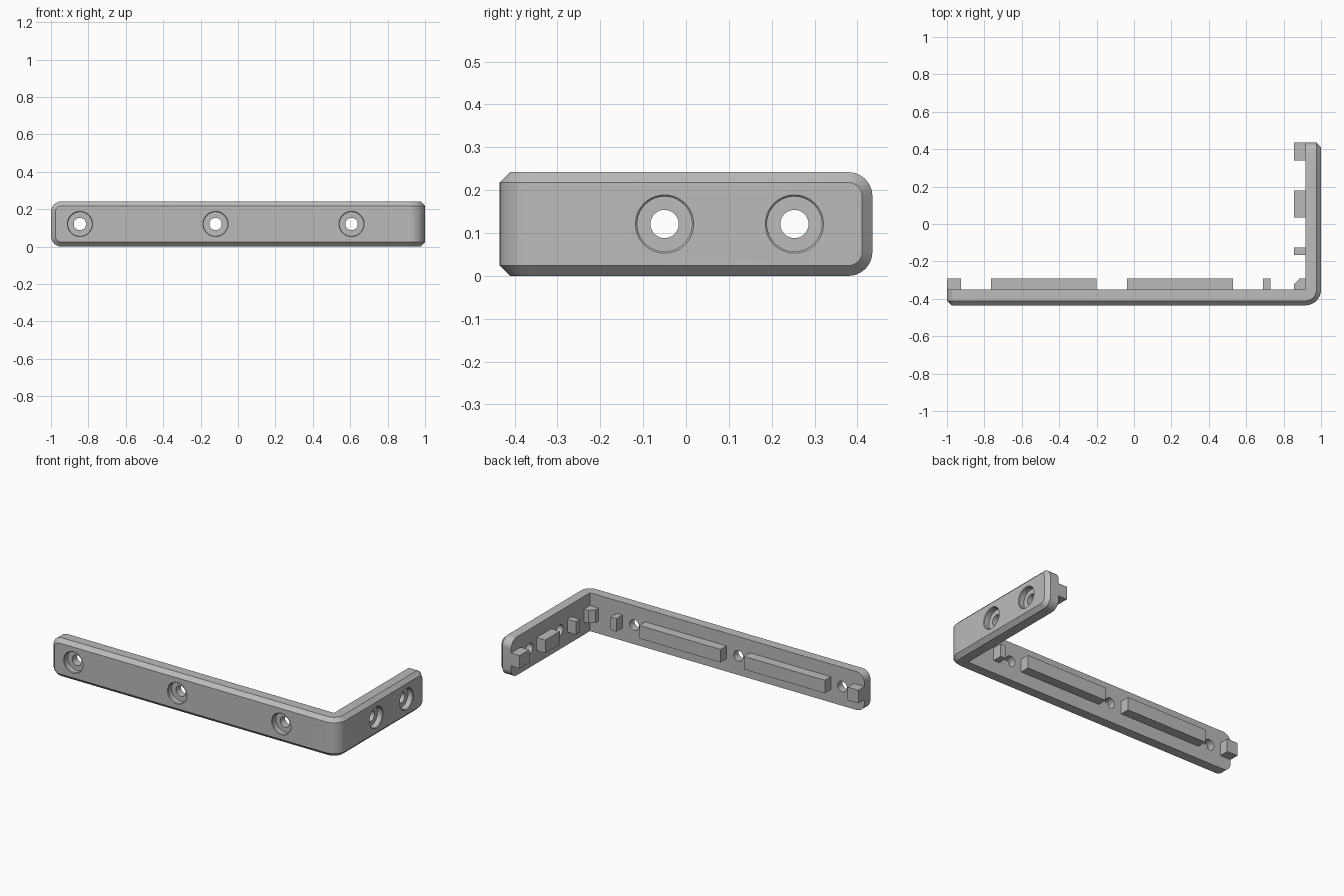
import bpy, bmesh, math
from mathutils import Matrix, Vector

cube = bpy.data.objects.get("Cube")
if cube:
    bpy.data.objects.remove(cube, do_unlink=True)

HX, HY = 1.0, 0.435          # half extents
H, T = 0.242, 0.084          # wall height and thickness
C, R = 0.024, 0.056          # outer chamfer, end corner radius
IX, IY = HX - T, -HY + T     # inner corner of the bracket
MID = H / 2

grey = bpy.data.materials.new("mid_grey")
grey.use_nodes = True
grey.diffuse_color = (0.5, 0.5, 0.5, 1)
grey.node_tree.nodes["Principled BSDF"].inputs["Base Color"].default_value = (0.5, 0.5, 0.5, 1)


def make_object(name, bm):
    bmesh.ops.recalc_face_normals(bm, faces=bm.faces)
    mesh = bpy.data.meshes.new(name)
    bm.to_mesh(mesh)
    bm.free()
    mesh.materials.append(grey)
    obj = bpy.data.objects.new(name, mesh)
    bpy.context.collection.objects.link(obj)
    return obj


def section(place, angle):
    """Six points of a wall section; angle below 90 lies on a rounded end."""
    points = []
    for depth, inset in ((0, 0), (T - C, 0), (T, C)):
        u = R - (R - inset) * math.cos(angle)
        low = R - (R - inset) * math.sin(angle)
        points.append((place(u, depth), low))
    lower = [(x, y, z) for (x, y), z in points]
    upper = [(x, y, H - z) for (x, y), z in reversed(points)]
    return lower + upper


# L-shaped wall: rounded end, long arm, swept corner, short arm, rounded end
def long_arm(u, d):
    return -HX + u, IY - d


def short_arm(u, d):
    return IX + d, HY - u


def corner(a):
    return lambda u, d: (IX + d * math.sin(a), IY - d * math.cos(a))


STEPS = 10
quarter = [math.pi / 2 * i / STEPS for i in range(STEPS + 1)]
columns = [section(long_arm, a) for a in quarter]
columns += [section(corner(a), math.pi / 2) for a in quarter]
columns += [section(short_arm, a) for a in reversed(quarter)]

bm = bmesh.new()
rows = [[bm.verts.new(p) for p in col] for col in columns]
for a, b in zip(rows, rows[1:]):
    for i in range(6):
        j = (i + 1) % 6
        bm.faces.new((a[i], a[j], b[j], b[i]))
for r in (rows[0], rows[-1]):
    bm.faces.new((r[0], r[1], r[4], r[5]))
    bm.faces.new((r[1], r[2], r[3], r[4]))
bmesh.ops.remove_doubles(bm, verts=bm.verts, dist=1e-5)
body = make_object("bracket_wall", bm)


# Counterbored screw holes, cut from the outer face inward
def hole_cutter(origin, inward):
    profile = [(0.068, -0.02), (0.068, 0), (0.064, 0.004),
               (0.064, 0.036), (0.033, 0.036), (0.033, T + 0.02)]
    turn = Vector((0, 0, 1)).rotation_difference(Vector(inward)).to_matrix().to_4x4()
    matrix = Matrix.Translation(origin) @ turn
    sides = 40
    cut = bmesh.new()
    rings = []
    for radius, depth in profile:
        ring = []
        for k in range(sides):
            t = 2 * math.pi * k / sides
            point = Vector((radius * math.cos(t), radius * math.sin(t), depth))
            ring.append(cut.verts.new(matrix @ point))
        rings.append(ring)
    for a, b in zip(rings, rings[1:]):
        for k in range(sides):
            n = (k + 1) % sides
            cut.faces.new((a[k], a[n], b[n], b[k]))
    cut.faces.new(rings[0])
    cut.faces.new(rings[-1])
    obj = make_object("hole_cutter", cut)
    obj.hide_render = True
    return obj


cutters = [hole_cutter((x, -HY, MID), (0, 1, 0)) for x in (-0.845, -0.12, 0.607)]
cutters += [hole_cutter((HX, y, MID), (-1, 0, 0)) for y in (-0.05, 0.253)]
for cutter in cutters:
    mod = body.modifiers.new("screw_hole", 'BOOLEAN')
    mod.operation = 'DIFFERENCE'
    mod.solver = 'EXACT'
    mod.object = cutter
graph = bpy.context.evaluated_depsgraph_get()
cut_mesh = bpy.data.meshes.new_from_object(body.evaluated_get(graph))
body.modifiers.clear()
body.data = cut_mesh
for cutter in cutters:
    bpy.data.objects.remove(cutter, do_unlink=True)

bpy.ops.object.select_all(action='DESELECT')
body.select_set(True)
bpy.context.view_layer.objects.active = body
bpy.ops.object.shade_smooth_by_angle(angle=math.radians(30))


# Inner locating blocks, extruded from plan outlines
RISE, HALF, SINK = 0.06, 0.041, 0.004


def block(name, outline):
    b = bmesh.new()
    base = b.faces.new([b.verts.new((x, y, MID - HALF)) for x, y in outline])
    result = bmesh.ops.extrude_face_region(b, geom=[base])
    top = [v for v in result["geom"] if isinstance(v, bmesh.types.BMVert)]
    bmesh.ops.translate(b, verts=top, vec=(0, 0, 2 * HALF))
    return make_object(name, b)


def box(name, x0, x1, y0, y1):
    return block(name, [(x0, y0), (x1, y0), (x1, y1), (x0, y1)])


for name, x0, x1 in (("long_arm_end_tab", -HX, -0.925),
                     ("long_arm_outer_bar", -0.765, -0.2),
                     ("long_arm_inner_bar", -0.037, 0.53),
                     ("long_arm_small_block", 0.69, 0.73)):
    box(name, x0, x1, IY - SINK, IY + RISE)

for name, y0, y1 in (("short_arm_end_tab", 0.34, HY),
                     ("short_arm_block", 0.035, 0.18),
                     ("short_arm_small_block", -0.165, -0.125)):
    box(name, IX - RISE, IX + SINK, y0, y1)

# Corner block with one bevelled edge
block("corner_block", [(IX - RISE, IY - SINK), (IX + SINK, IY - SINK),
                       (IX + SINK, IY + RISE), (IX - RISE / 2, IY + RISE),
                       (IX - RISE, IY + RISE / 2)])
